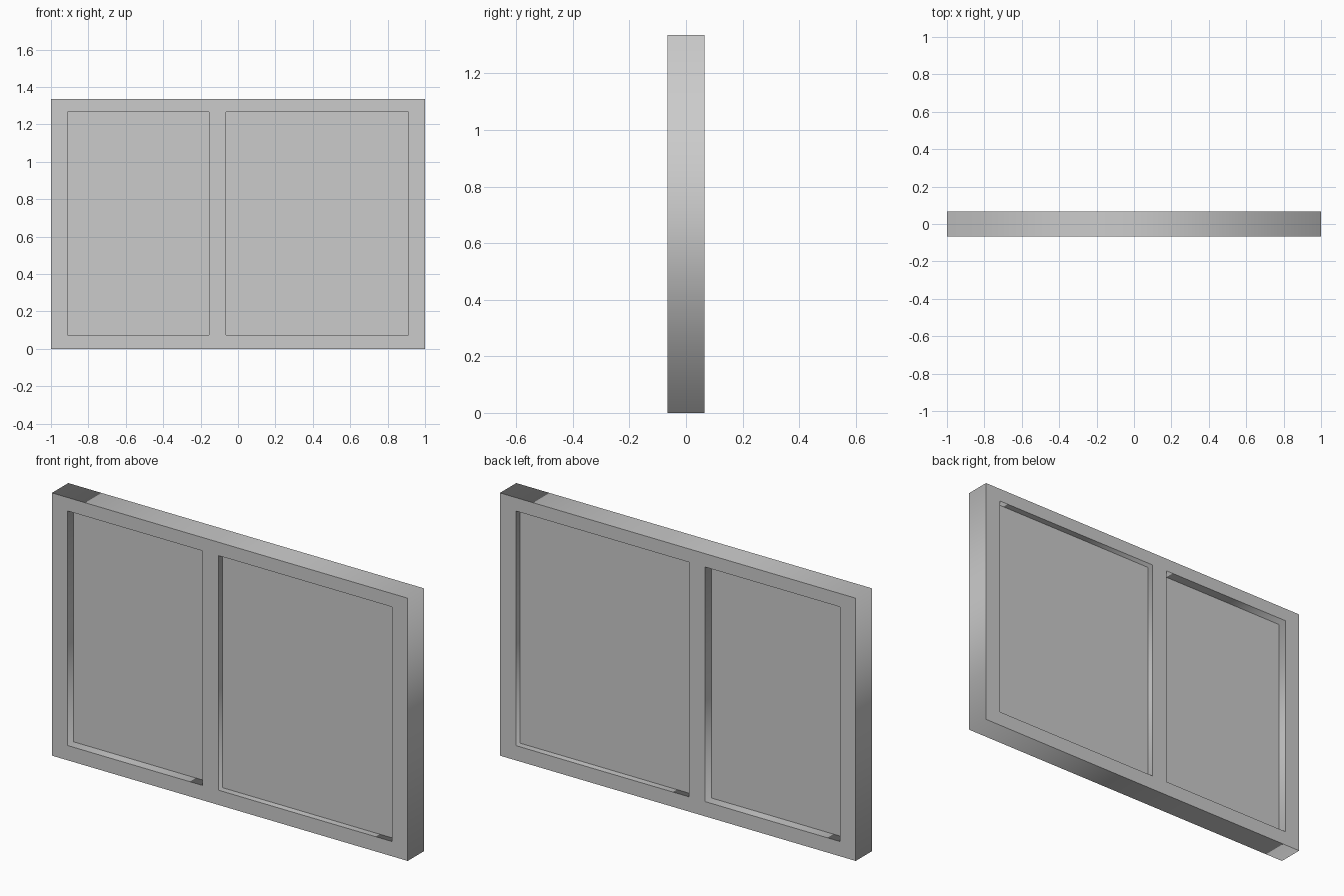
import bpy
from math import pi

if "Cube" in bpy.data.objects:
    bpy.data.objects.remove(bpy.data.objects["Cube"])

WIDTH, HEIGHT, HALF_DEPTH = 2.0, 1.335, 0.0655
Z0, Z1 = 0.075, 1.267
# name, left edge, right edge, half thickness of each panel
PANELS = [("narrow_panel", -0.912, -0.154, 0.0165),
          ("wide_panel", -0.063, 0.911, 0.0325)]


def add_rectangle(curve, x0, x1, z0, z1):
    spline = curve.splines.new('POLY')
    spline.points.add(3)
    for p, (x, z) in zip(spline.points, [(x0, z0), (x1, z0), (x1, z1), (x0, z1)]):
        p.co = (x, z, 0, 1)
    spline.use_cyclic_u = True


def add_box(name, x0, x1, half_y, z0, z1):
    bpy.ops.mesh.primitive_cube_add(size=1, location=((x0 + x1) / 2, 0, (z0 + z1) / 2))
    ob = bpy.context.object
    ob.name = name
    ob.scale = (x1 - x0, 2 * half_y, z1 - z0)
    bpy.ops.object.transform_apply(location=False, rotation=False, scale=True)


# Outer frame: one filled outline with two openings, extruded to depth
profile = bpy.data.curves.new("frame", 'CURVE')
profile.dimensions = '2D'
profile.fill_mode = 'BOTH'
profile.extrude = HALF_DEPTH
add_rectangle(profile, -WIDTH / 2, WIDTH / 2, 0, HEIGHT)
for _, x0, x1, _ in PANELS:
    add_rectangle(profile, x0, x1, Z0, Z1)
frame = bpy.data.objects.new("frame", profile)
bpy.context.collection.objects.link(frame)
frame.rotation_euler.x = pi / 2
bpy.context.view_layer.objects.active = frame
frame.select_set(True)
bpy.ops.object.convert(target='MESH')
bpy.ops.object.transform_apply(location=False, rotation=True, scale=False)
bpy.context.object.data.shade_flat()

# Recessed panels, each centred in the frame depth
for name, x0, x1, half_y in PANELS:
    add_box(name, x0, x1, half_y, Z0, Z1)
